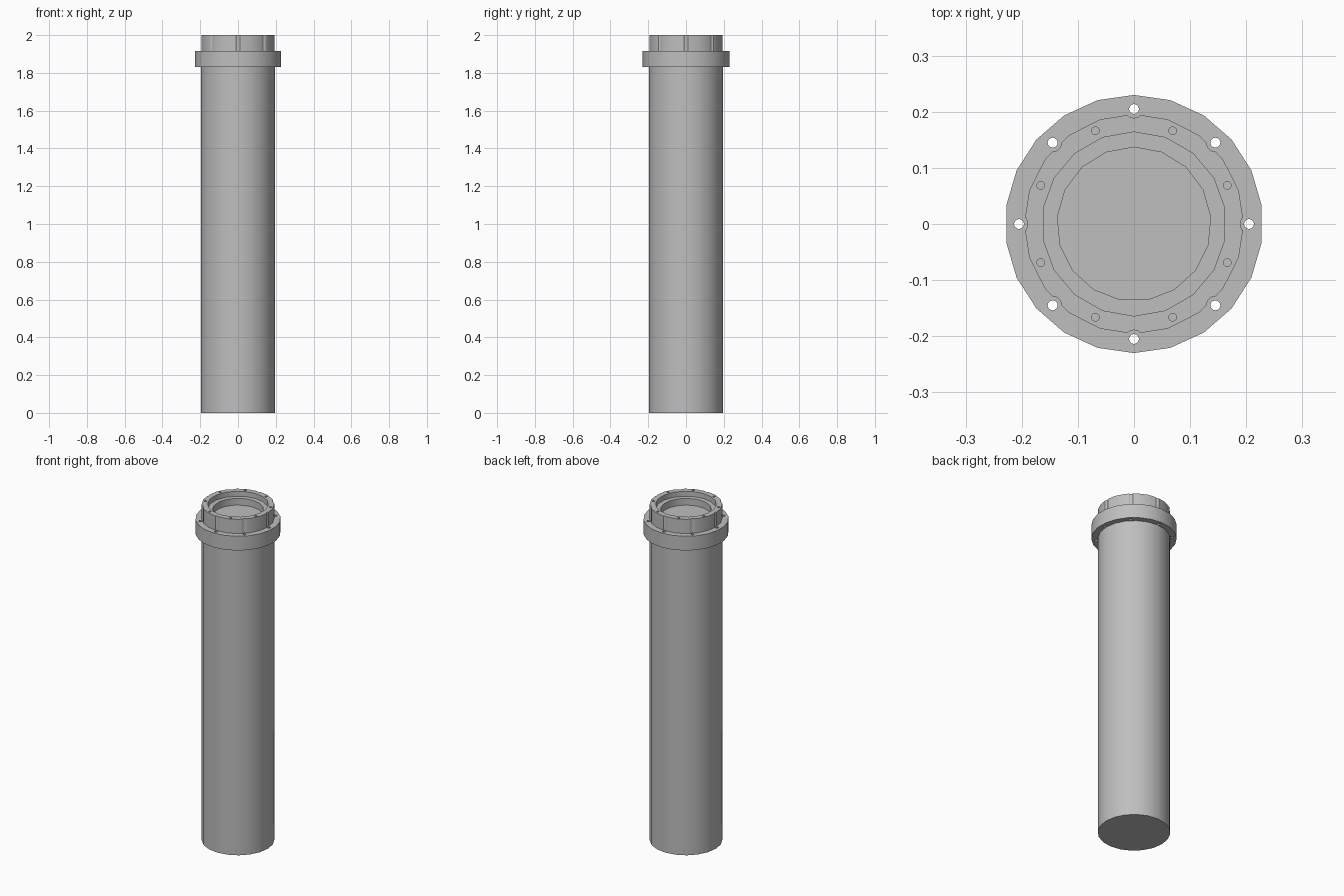
import bpy
import bmesh
from math import sin, cos, radians
from mathutils import Matrix

cube = bpy.data.objects.get("Cube")
if cube:
    bpy.data.objects.remove(cube, do_unlink=True)

grey = bpy.data.materials.new("plain grey")
grey.use_nodes = True
colour = (0.52, 0.52, 0.52, 1)
grey.diffuse_color = colour
grey.node_tree.nodes["Principled BSDF"].inputs["Base Color"].default_value = colour

COLLAR_BASE, COLLAR_TOP, TOP = 1.83, 1.915, 2.0
ABOVE = TOP + 0.1


def prism(name, radius, sides, low, high, centres=((0, 0),)):
    """Upright cylinders, one at each centre, in a single mesh."""
    bm = bmesh.new()
    for x, y in centres:
        bmesh.ops.create_cone(
            bm, cap_ends=True, segments=sides, radius1=radius, radius2=radius,
            depth=high - low, matrix=Matrix.Translation((x, y, (low + high) / 2)))
    mesh = bpy.data.meshes.new(name)
    bm.to_mesh(mesh)
    bm.free()
    mesh.materials.append(grey)
    obj = bpy.data.objects.new(name, mesh)
    bpy.context.collection.objects.link(obj)
    return obj


def bolt_circle(radius, start):
    """Eight evenly spaced centres."""
    angles = [radians(start + 45 * i) for i in range(8)]
    return [(radius * cos(a), radius * sin(a)) for a in angles]


def cut(target, *cutters):
    """Subtract the cutters, keep the result and drop the cutters."""
    for cutter in cutters:
        cutter.hide_render = True
        mod = target.modifiers.new("cut", 'BOOLEAN')
        mod.operation = 'DIFFERENCE'
        mod.solver = 'EXACT'
        mod.object = cutter
    graph = bpy.context.evaluated_depsgraph_get()
    mesh = bpy.data.meshes.new_from_object(target.evaluated_get(graph))
    target.modifiers.clear()
    target.data = mesh
    for cutter in cutters:
        bpy.data.objects.remove(cutter, do_unlink=True)


# Long closed tube
body = prism("body", 0.196, 20, 0, COLLAR_BASE)

# Flange with eight through holes
collar = prism("collar", 0.23, 22, COLLAR_BASE, COLLAR_TOP)
cut(collar, prism("bolt_holes", 0.009, 12, COLLAR_BASE - 0.1, ABOVE,
                  bolt_circle(0.205, 0)))

# Neck with bolt clearance notches, small blind holes and a stepped recess
neck = prism("neck", 0.196, 20, COLLAR_TOP, TOP)
cut(neck,
    prism("notches", 0.016, 14, COLLAR_BASE, ABOVE, bolt_circle(0.205, 0)),
    prism("blind_holes", 0.007, 10, TOP - 0.04, ABOVE, bolt_circle(0.18, 22.5)),
    prism("wide_recess", 0.164, 18, TOP - 0.03, ABOVE),
    prism("narrow_recess", 0.137, 17, TOP - 0.07, ABOVE))

# Smooth the round walls and keep the rims crisp
bpy.ops.object.select_all(action='DESELECT')
for part in (body, collar, neck):
    part.select_set(True)
bpy.context.view_layer.objects.active = body
bpy.ops.object.shade_smooth_by_angle(angle=radians(30))
